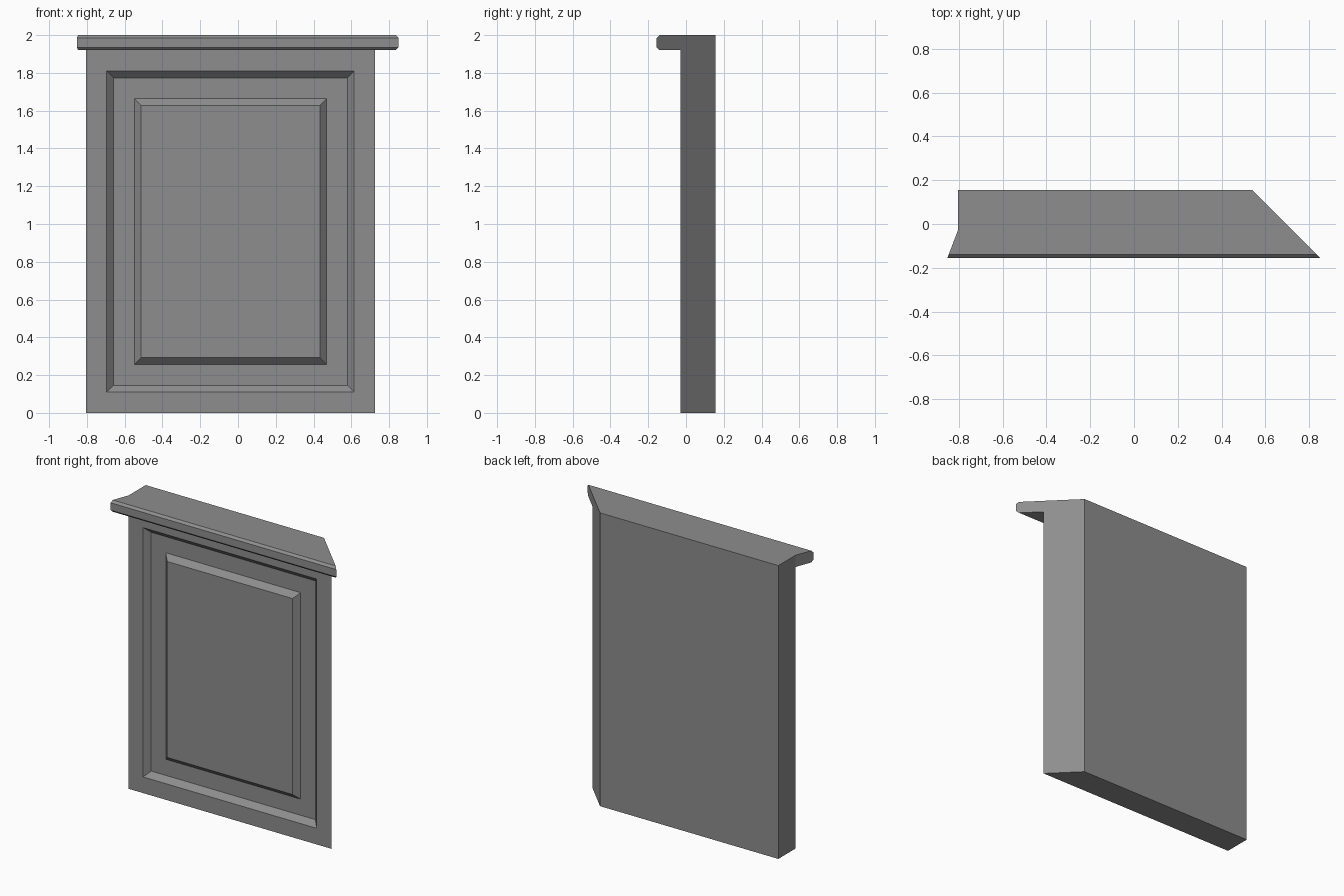
import bpy
import bmesh

cube = bpy.data.objects.get("Cube")
if cube:
    bpy.data.objects.remove(cube, do_unlink=True)

# Plain grey finish
GREY = (0.27, 0.27, 0.27, 1)
grey = bpy.data.materials.new("plain grey")
grey.use_nodes = True
grey.diffuse_color = GREY
grey.node_tree.nodes["Principled BSDF"].inputs["Base Color"].default_value = GREY

BACK, FRONT, LIP = 0.155, -0.03, -0.155
UNDER, TOP, CHAMFER = 1.92, 2.0, 0.015


def left_x(y):
    """Square end on the panel, splayed end on the lip."""
    return -0.805 + 0.38 * min(0, y - FRONT)


def right_x(y):
    """45 degree mitre across the whole depth."""
    return 0.695 - y


# Side profile (y, z): panel first, then the overhanging lip
profile = [
    (BACK, TOP), (BACK, 0), (FRONT, 0), (FRONT, UNDER),
    (LIP + CHAMFER, UNDER), (LIP, UNDER + CHAMFER),
    (LIP, TOP - CHAMFER), (LIP + CHAMFER, TOP), (FRONT, TOP),
]

bm = bmesh.new()
left = [bm.verts.new((left_x(y), y, z)) for y, z in profile]
right = [bm.verts.new((right_x(y), y, z)) for y, z in profile]

# Long faces between the two ends
sides = []
for i in range(len(profile)):
    j = (i + 1) % len(profile)
    sides.append(bm.faces.new((left[i], left[j], right[j], right[i])))
panel = sides[2]

# End caps, split where the panel meets the lip
for end in (left, right):
    bm.faces.new(end[:4] + end[8:])
    bm.faces.new(end[3:])
bmesh.ops.recalc_face_normals(bm, faces=bm.faces[:])

# Frame, sunken moulding, groove floor and raised centre field
for width, depth in ((0.11, 0), (0.036, -0.036), (0.11, 0), (0.036, 0.036)):
    bmesh.ops.inset_region(bm, faces=[panel], thickness=width, depth=depth,
                           use_even_offset=True)

mesh = bpy.data.meshes.new("panel_with_lip")
bm.to_mesh(mesh)
bm.free()
mesh.materials.append(grey)
bpy.context.collection.objects.link(bpy.data.objects.new("panel_with_lip", mesh))
